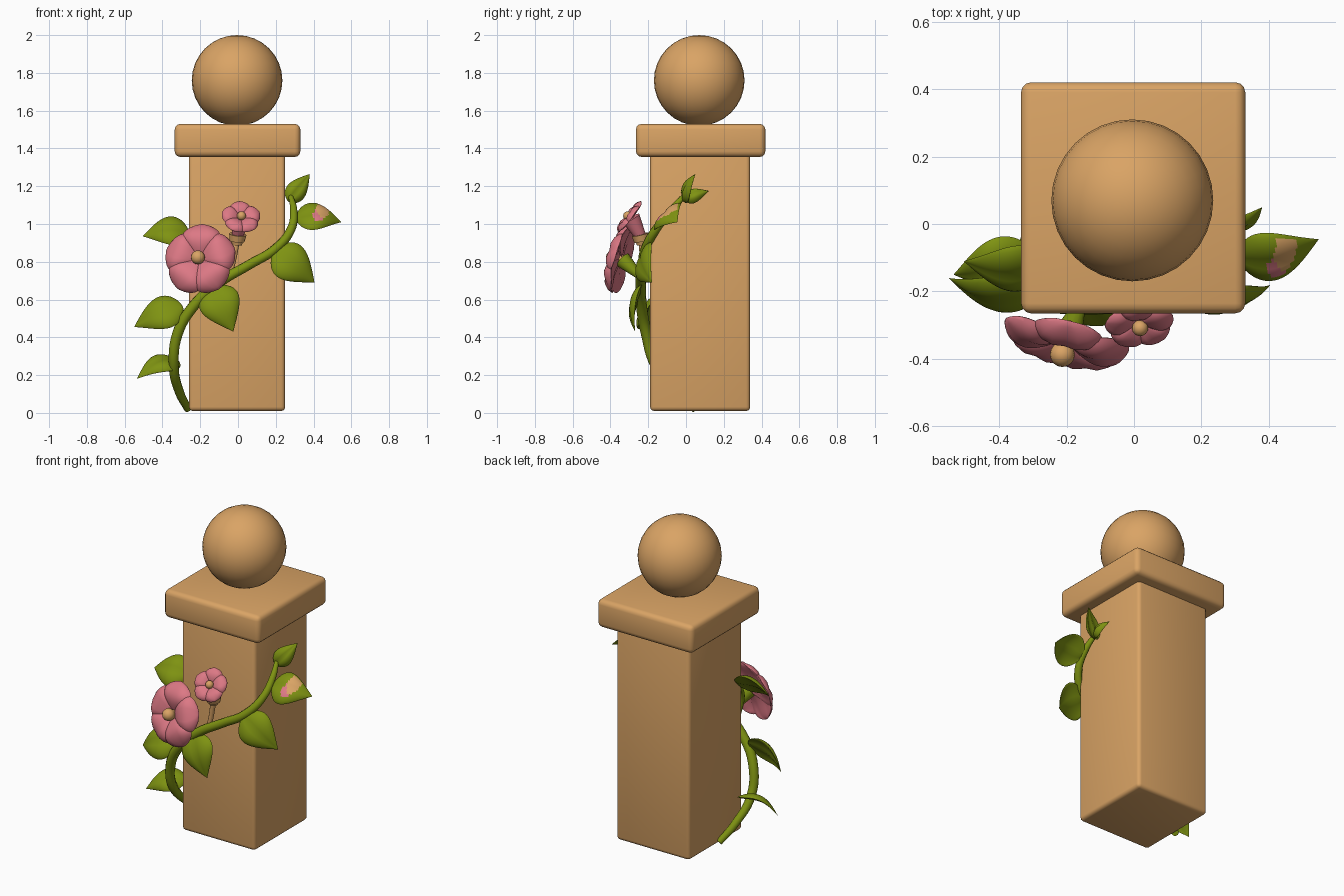
import bpy, bmesh
from math import sin, cos, pi, radians
from mathutils import Vector as V, Matrix

if "Cube" in bpy.data.objects:
    bpy.data.objects.remove(bpy.data.objects["Cube"])


def material(name, rgb):
    m = bpy.data.materials.new(name)
    m.use_nodes = True
    m.diffuse_color = (*rgb, 1)
    m.node_tree.nodes["Principled BSDF"].inputs["Base Color"].default_value = (*rgb, 1)
    return m


TAN = material("warm_tan", (0.70, 0.37, 0.13))
GREEN = material("leaf_green", (0.21, 0.29, 0.006))
PINK = material("petal_pink", (0.72, 0.19, 0.235))


def smooth(ob, angle=40):
    bpy.ops.object.select_all(action='DESELECT')
    ob.select_set(True)
    bpy.context.view_layer.objects.active = ob
    bpy.ops.object.shade_smooth_by_angle(angle=radians(angle))


def finish(bm, name, mat, angle=40):
    bmesh.ops.recalc_face_normals(bm, faces=bm.faces)
    me = bpy.data.meshes.new(name)
    bm.to_mesh(me)
    bm.free()
    me.materials.append(mat)
    ob = bpy.data.objects.new(name, me)
    bpy.context.collection.objects.link(ob)
    smooth(ob, angle)
    return ob


def frame(origin, x_dir, normal):
    """Matrix with x along x_dir and z as close to normal as possible."""
    x = x_dir.normalized()
    z = (normal - x * normal.dot(x)).normalized()
    rot = Matrix((x, z.cross(x), z)).transposed()
    return Matrix.Translation(origin) @ rot.to_4x4()


def block(name, lo, hi, bevel):
    lo, hi = V(lo), V(hi)
    bm = bmesh.new()
    bmesh.ops.create_cube(bm, size=1, matrix=Matrix.Translation((lo + hi) / 2)
                          @ Matrix.Diagonal((*(hi - lo), 1)))
    bmesh.ops.bevel(bm, geom=bm.edges[:], offset=bevel, segments=3,
                    profile=0.5, affect='EDGES')
    return finish(bm, name, TAN)


def ball(name, centre, radius, mat, seg=32):
    bm = bmesh.new()
    bmesh.ops.create_uvsphere(bm, u_segments=seg, v_segments=seg // 2, radius=radius,
                              matrix=Matrix.Translation(centre))
    return finish(bm, name, mat)


def cone(name, a, b, r1, r2, mat):
    a, b = V(a), V(b)
    bm = bmesh.new()
    rot = (b - a).to_track_quat('Z', 'Y').to_matrix().to_4x4()
    bmesh.ops.create_cone(bm, cap_ends=True, segments=16, radius1=r1, radius2=r2,
                          depth=(b - a).length,
                          matrix=Matrix.Translation((a + b) / 2) @ rot)
    return finish(bm, name, mat)


def tube(name, points, radii, mat):
    cu = bpy.data.curves.new(name, 'CURVE')
    cu.dimensions = '3D'
    cu.bevel_depth = 1
    cu.bevel_resolution = 3
    cu.use_fill_caps = True
    cu.resolution_u = 6
    sp = cu.splines.new('BEZIER')
    sp.bezier_points.add(len(points) - 1)
    for bp, p, r in zip(sp.bezier_points, points, radii):
        bp.co, bp.radius = p, r
        bp.handle_left_type = bp.handle_right_type = 'AUTO'
    cu.materials.append(mat)
    ob = bpy.data.objects.new(name, cu)
    bpy.context.collection.objects.link(ob)
    bpy.ops.object.select_all(action='DESELECT')
    ob.select_set(True)
    bpy.context.view_layer.objects.active = ob
    bpy.ops.object.convert(target='MESH')
    smooth(bpy.context.object)


def leaf_width(t):
    return sin(pi * t ** 0.65)


def petal_width(t):
    return max(sin(pi * t ** 1.5), 0) ** 0.6


def blade(name, base, tip, normal, half, width, thick, arch, crease, mat, rows=20, cols=16):
    """Lens-shaped leaf or petal, arched along its length with a middle crease."""
    base, tip = V(base), V(tip)
    mtx = frame(base, tip - base, V(normal))
    length = (tip - base).length
    bm = bmesh.new()
    rings = []
    for i in range(rows + 1):
        t = 0.004 + 0.992 * i / rows
        w = width(t)
        ring = []
        for j in range(cols):
            a = 2 * pi * j / cols
            z = thick * w * sin(a) + arch * sin(pi * t) + crease * w * abs(cos(a)) ** 0.8 * (1 - abs(cos(a)))
            z -= crease * 0.6 * w * cos(a) ** 4
            ring.append(bm.verts.new(mtx @ V((t * length, half * w * cos(a), z))))
        rings.append(ring)
    for r, s in zip(rings, rings[1:]):
        for j in range(cols):
            k = (j + 1) % cols
            bm.faces.new((r[j], r[k], s[k], s[j]))
    bm.faces.new(rings[0])
    bm.faces.new(rings[-1])
    return finish(bm, name, mat, 70)


def flower(name, centre, normal, radius, half, thick, lift, arch, turn):
    centre, n = V(centre), V(normal).normalized()
    side = V((0, 0, 1)).cross(n).normalized()
    up = n.cross(side)
    for k in range(5):
        a = radians(turn + 72 * k)
        out = side * cos(a) + up * sin(a)
        blade(f"{name}_petal_{k + 1}", centre + n * 0.003 * k, centre + out * radius + n * lift,
              n, half, petal_width, thick, arch, thick, PINK)


# Stone post, cap and ball
block("post", (-0.26, -0.19, 0.01), (0.25, 0.34, 1.38), 0.022)
block("post_cap", (-0.335, -0.265, 1.355), (0.33, 0.42, 1.53), 0.03)
ball("ball_finial", (-0.005, 0.07, 1.76), 0.24, TAN)

# Vine winding round the front
tube("vine", [(-0.265, 0.05, 0.02), (-0.31, -0.04, 0.11), (-0.34, -0.16, 0.25),
              (-0.32, -0.21, 0.42), (-0.24, -0.235, 0.56), (-0.1, -0.24, 0.69),
              (0.06, -0.23, 0.785), (0.2, -0.215, 0.87), (0.28, -0.16, 0.97),
              (0.295, -0.08, 1.07), (0.275, 0.0, 1.16)],
     [0.02, 0.024, 0.027, 0.029, 0.029, 0.028, 0.026, 0.025, 0.023, 0.02, 0.012], GREEN)

# Leaves: base, tip, facing, half width, arch
leaves = [
    ((-0.31, -0.07, 0.27), (-0.535, -0.15, 0.18), (-0.25, -0.6, 0.75), 0.085, 0.045),
    ((-0.29, -0.2, 0.56), (-0.55, -0.16, 0.455), (-0.25, -0.8, 0.4), 0.1, 0.04),
    ((-0.26, -0.12, 0.96), (-0.505, -0.11, 0.935), (-0.2, -0.75, 0.65), 0.1, 0.035),
    ((-0.14, -0.235, 0.67), (-0.025, -0.27, 0.43), (0.05, -1, 0.05), 0.11, 0.03),
    ((0.19, -0.22, 0.86), (0.405, -0.18, 0.69), (0.2, -0.9, 0.25), 0.11, 0.03),
    ((0.305, -0.1, 1.03), (0.548, -0.045, 1.01), (0, -0.7, 0.7), 0.1, 0.04),
    ((0.265, -0.01, 1.12), (0.38, 0.05, 1.265), (0.3, -0.9, 0.2), 0.055, 0.015),
    ((0.285, -0.01, 1.13), (0.28, 0.12, 1.175), (0.9, -0.1, 0.4), 0.04, 0.015)]
made = [blade(f"leaf_{i + 1}", b, t, n, h, leaf_width, 0.016, a, 0.02, GREEN, 32, 28)
        for i, (b, t, n, h, a) in enumerate(leaves)]
tube("leaf_stalk", [(-0.19, -0.24, 0.66), (-0.24, -0.22, 0.84), (-0.255, -0.13, 0.965)],
     [0.012, 0.012, 0.01], GREEN)

# Tan and pink patch on the upper side of one leaf
patch = made[5].data
patch.materials.append(TAN)
patch.materials.append(PINK)
for f in patch.polygons:
    x, _, z = f.center
    if f.normal.y < 0.1 and f.normal.z > -0.1:
        if ((x - 0.45) / 0.035) ** 2 + ((z - 1.08) / 0.045) ** 2 < 1:
            f.material_index = 1
        elif ((x - 0.425) / 0.032) ** 2 + ((z - 1.045) / 0.03) ** 2 < 1:
            f.material_index = 2

# Large flower
big, face = V((-0.2, -0.335, 0.81)), V((-0.22, -0.93, 0.24)).normalized()
flower("large_flower", big, face, 0.195, 0.105, 0.024, 0.0, 0.03, 90)
cone("large_flower_stamen", big, big + face * 0.06, 0.025, 0.036, TAN)
ball("large_flower_stamen_tip", big + face * 0.055, 0.037, TAN, 16)
cone("large_flower_base", (-0.16, -0.24, 0.72), big, 0.018, 0.045, GREEN)

# Small trumpet flower on a short stalk
small, tilt = V((0.015, -0.285, 1.025)), V((0.1, -0.78, 0.6)).normalized()
calyx = V((-0.005, -0.235, 0.925))
flower("small_flower", small, tilt, 0.105, 0.055, 0.014, 0.02, 0.008, 90)
cone("small_flower_trumpet", calyx, small + tilt * 0.008, 0.028, 0.05, PINK)
cone("small_flower_calyx", calyx - V((0, 0, 0.015)), calyx + V((0.004, -0.008, 0.02)), 0.04, 0.046, TAN)
cone("small_flower_calyx_ring", calyx - V((0, 0, 0.04)), calyx - V((0, 0, 0.013)), 0.024, 0.034, TAN)
tube("small_flower_stalk", [(-0.04, -0.23, 0.74), (-0.022, -0.23, 0.82), calyx],
     [0.014, 0.015, 0.018], TAN)
ball("small_flower_stamen", small + tilt * 0.03, 0.024, TAN, 16)
